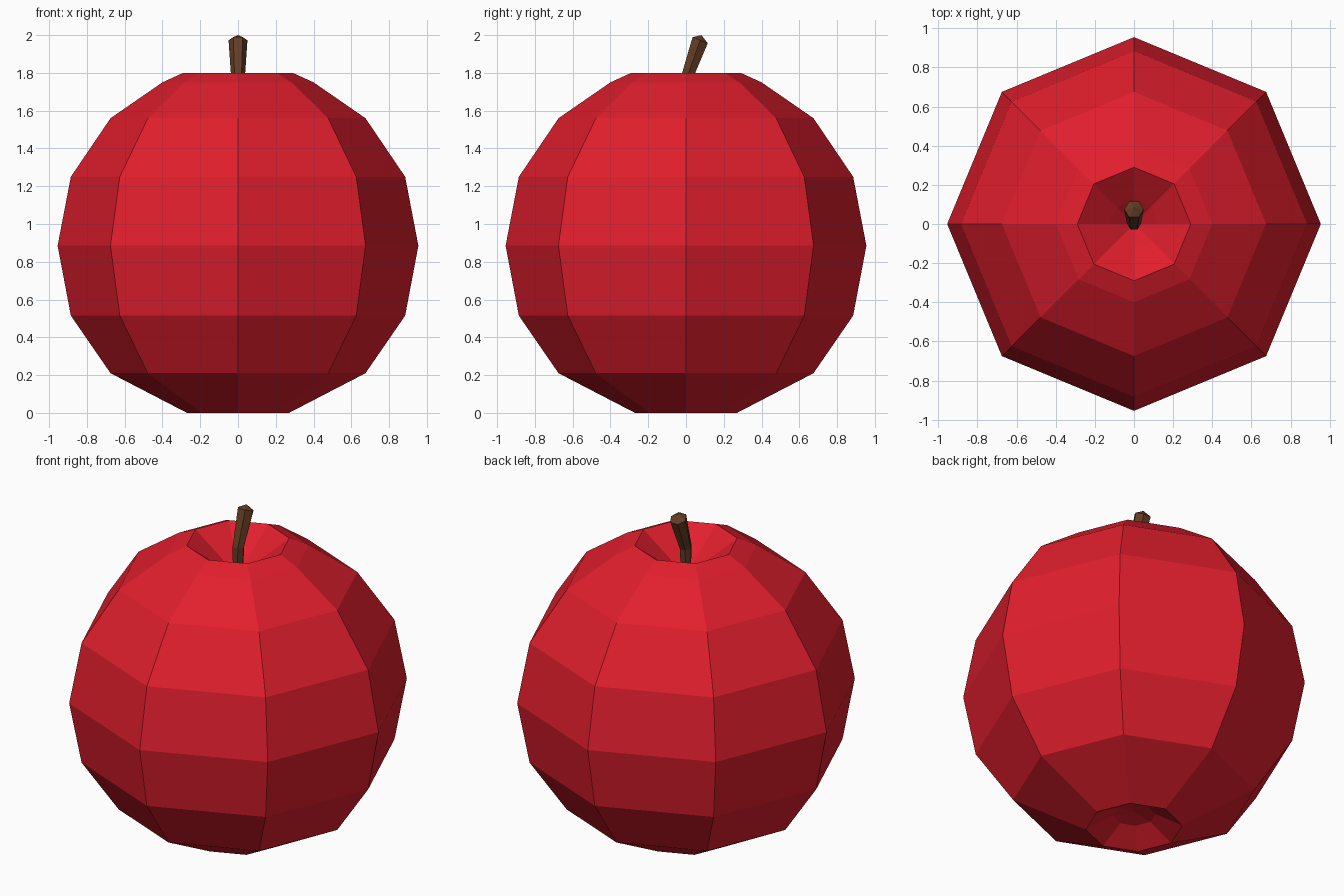
import bpy, bmesh
from math import cos, sin, pi, radians
from mathutils import Vector, Matrix

if "Cube" in bpy.data.objects:
    bpy.data.objects.remove(bpy.data.objects["Cube"])


def material(name, color):
    m = bpy.data.materials.new(name)
    m.diffuse_color = color
    m.use_nodes = True
    m.node_tree.nodes["Principled BSDF"].inputs["Base Color"].default_value = m.diffuse_color
    return m


def loft(name, sides, rings, start, end, mat):
    """Skin rings (centre, radius, tilt about x) and close both ends with a fan."""
    bm = bmesh.new()
    loops = []
    for centre, radius, tilt in rings:
        rot = Matrix.Rotation(tilt, 3, 'X')
        loops.append([bm.verts.new(Vector(centre) + rot @ Vector(
            (radius * cos(2 * pi * i / sides), radius * sin(2 * pi * i / sides), 0)))
            for i in range(sides)])
    first, last = bm.verts.new(start), bm.verts.new(end)
    for i in range(sides):
        j = (i + 1) % sides
        for a, b in zip(loops, loops[1:]):
            bm.faces.new((a[i], a[j], b[j], b[i]))
        bm.faces.new((first, loops[0][j], loops[0][i]))
        bm.faces.new((last, loops[-1][i], loops[-1][j]))
    bmesh.ops.recalc_face_normals(bm, faces=bm.faces[:])
    mesh = bpy.data.meshes.new(name)
    bm.to_mesh(mesh)
    bm.free()
    mesh.materials.append(mat)
    obj = bpy.data.objects.new(name, mesh)
    bpy.context.collection.objects.link(obj)
    return obj


red = material("red_skin", (0.75, 0.013, 0.026, 1))
brown = material("brown_stem", (0.13, 0.047, 0.018, 1))

# Eight-sided fruit body, from the bottom dimple up and over into the top dimple
profile = [(0.12, 0.08), (0.27, 0.0), (0.675, 0.21), (0.885, 0.515), (0.955, 0.885),
           (0.885, 1.25), (0.675, 1.56), (0.40, 1.75), (0.29, 1.80), (0.125, 1.68)]
loft("fruit_body", 8, [((0, 0, z), r, 0) for r, z in profile],
     (0, 0, 0.10), (0, 0, 1.58), red)

# Six-sided stem, flaring and leaning backwards
loft("stem", 6, [((0, 0, 1.57), 0.03, 0),
                 ((0, 0.003, 1.77), 0.036, radians(-10)),
                 ((0, 0.075, 1.973), 0.05, radians(-22))],
     (0, 0, 1.56), (0, 0.082, 2.0), brown)
